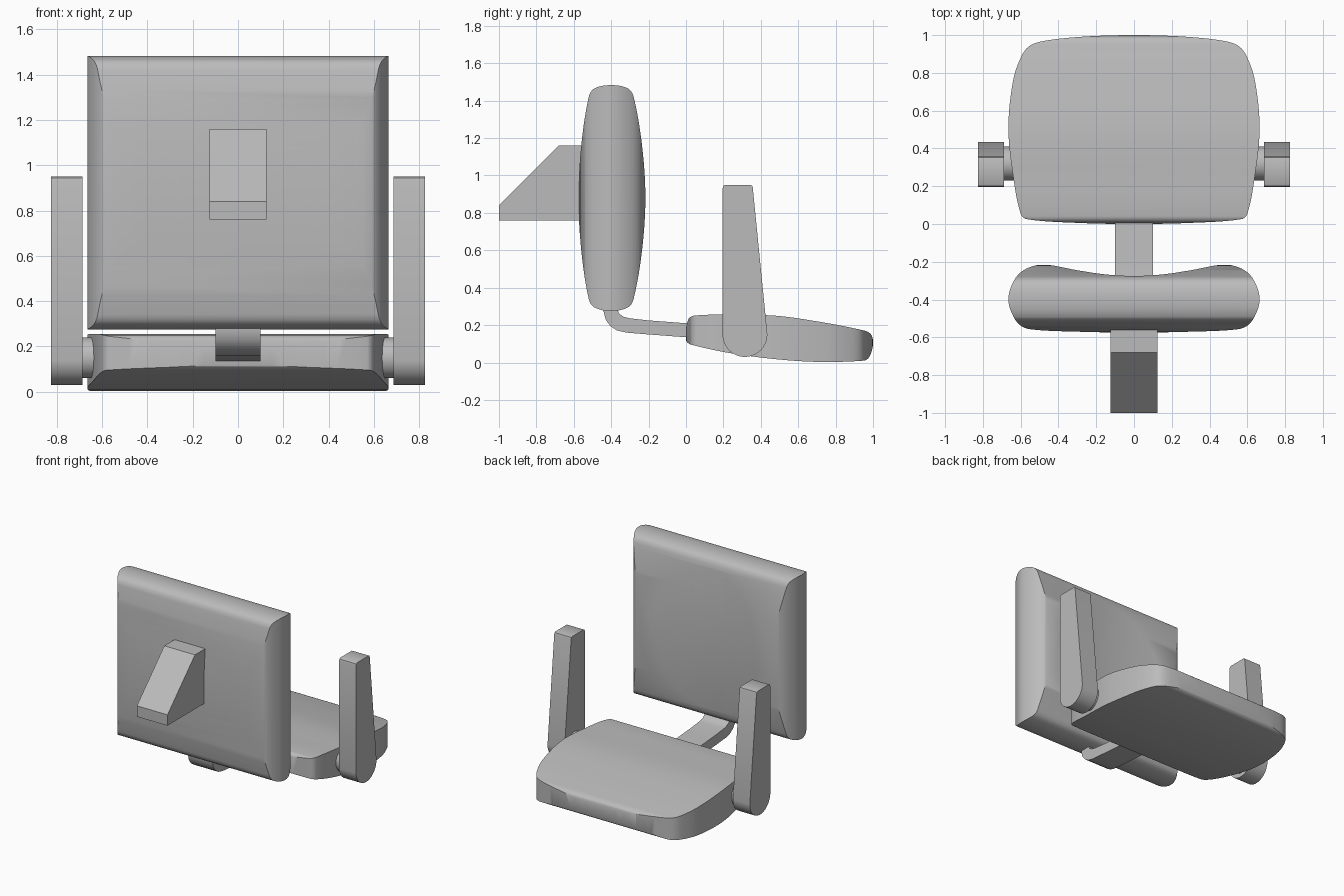
import bpy, bmesh
from mathutils import Vector, Matrix
from math import radians, sin, cos, pi

if "Cube" in bpy.data.objects:
    bpy.data.objects.remove(bpy.data.objects["Cube"])

grey = bpy.data.materials.new("plain grey")
grey.use_nodes = True
grey.diffuse_color = (0.5, 0.5, 0.5, 1)
grey.node_tree.nodes["Principled BSDF"].inputs["Base Color"].default_value = (0.5, 0.5, 0.5, 1)


def spline(points, steps=6):
    """Closed smooth outline through the points."""
    out, n = [], len(points)
    for i in range(n):
        a, b, c, d = (Vector(points[(i + k) % n]) for k in (-1, 0, 1, 2))
        # tangents limited by the chord so uneven spacing does not overshoot
        chord = (c - b).length
        m1 = (c - a).normalized() * chord
        m2 = (d - b).normalized() * chord
        for s in range(steps):
            t = s / steps
            out.append(b * (2*t**3 - 3*t**2 + 1) + m1 * (t**3 - 2*t**2 + t)
                       + c * (3*t**2 - 2*t**3) + m2 * (t**3 - t**2))
    return out


def prism(name, outline, low, high, axis):
    """Extrude an outline: (y, z) along x, or (x, y) along z."""
    bm = bmesh.new()
    place = (lambda p, h: (h, p[0], p[1])) if axis == "x" else (lambda p, h: (p[0], p[1], h))
    ends = [[bm.verts.new(place(p, h)) for p in outline] for h in (low, high)]
    bm.faces.new(ends[0])
    bm.faces.new(ends[1])
    n = len(outline)
    for i in range(n):
        j = (i + 1) % n
        bm.faces.new((ends[0][i], ends[0][j], ends[1][j], ends[1][i]))
    bmesh.ops.recalc_face_normals(bm, faces=bm.faces)
    mesh = bpy.data.meshes.new(name)
    bm.to_mesh(mesh)
    bm.free()
    mesh.materials.append(grey)
    obj = bpy.data.objects.new(name, mesh)
    bpy.context.collection.objects.link(obj)
    return obj


def smooth(obj, angle=32):
    bpy.ops.object.select_all(action="DESELECT")
    obj.select_set(True)
    bpy.context.view_layer.objects.active = obj
    bpy.ops.object.shade_smooth_by_angle(angle=radians(angle))


def cushion(name, side, half_plan, height):
    """Pad shaped by a side outline and a symmetric plan outline."""
    plan = half_plan + [(-x, y) for x, y in reversed(half_plan) if x > 0]
    obj = prism(name, spline(side), -0.8, 0.8, "x")
    cutter = prism(name + "_cutter", spline(plan), -0.3, height, "z")
    mod = obj.modifiers.new("plan", "BOOLEAN")
    mod.operation, mod.object, mod.solver = "INTERSECT", cutter, "EXACT"
    bpy.context.view_layer.objects.active = obj
    bpy.ops.object.modifier_apply(modifier=mod.name)
    bpy.data.objects.remove(cutter)
    smooth(obj)


# Seat cushion
cushion("seat",
        [(0, 0.12), (0.03, 0.095), (0.3, 0.04), (0.65, 0.005), (0.95, 0.01),
         (0.98, 0.03), (1, 0.1), (0.985, 0.155), (0.92, 0.178), (0.7, 0.22),
         (0.48, 0.25), (0.25, 0.255), (0.04, 0.25), (0.01, 0.225)],
        [(0, 0), (0.3, 0.006), (0.57, 0.026), (0.6, 0.055), (0.635, 0.22),
         (0.665, 0.5), (0.64, 0.76), (0.595, 0.89), (0.55, 0.945),
         (0.46, 0.972), (0.25, 0.993), (0, 1)], 0.6)

# Backrest cushion, hollowed across its width
cushion("backrest",
        [(-0.4, 0.275), (-0.49, 0.295), (-0.52, 0.34), (-0.56, 0.6), (-0.575, 0.88),
         (-0.56, 1.16), (-0.52, 1.42), (-0.49, 1.465), (-0.4, 1.483),
         (-0.31, 1.465), (-0.28, 1.42), (-0.235, 1.16), (-0.217, 0.88),
         (-0.235, 0.6), (-0.28, 0.34), (-0.31, 0.295)],
        [(0, -0.575), (0.3, -0.57), (0.55, -0.557), (0.61, -0.53), (0.65, -0.465),
         (0.665, -0.4), (0.65, -0.33), (0.61, -0.265), (0.55, -0.228),
         (0.47, -0.215), (0.3, -0.245), (0.15, -0.267), (0, -0.275)], 1.8)

# Bent strap joining seat and backrest
strap = prism("back_strap",
              [(-0.44, 0.34), (-0.44, 0.27), (-0.43, 0.23), (-0.405, 0.195),
               (-0.37, 0.172), (-0.32, 0.16), (-0.2, 0.15), (0, 0.135), (0.06, 0.13),
               (0.06, 0.205), (0, 0.21), (-0.2, 0.225), (-0.3, 0.236),
               (-0.335, 0.245), (-0.358, 0.262), (-0.367, 0.285), (-0.367, 0.34)],
              -0.1, 0.1, "x")
smooth(strap)

# Wedge bracket behind the backrest
prism("rear_bracket",
      [(-0.5, 1.16), (-0.68, 1.16), (-1, 0.84), (-1, 0.76), (-0.5, 0.76)],
      -0.125, 0.125, "x")

# Upright arms with round lower ends, and their pivots
arm = [(0.315 + 0.12 * cos(a), 0.15 + 0.12 * sin(a))
       for a in (pi + 0.1 + i * (pi - 0.1) / 20 for i in range(21))]
arm += [(0.357, 0.935), (0.353, 0.946), (0.343, 0.95),
        (0.21, 0.95), (0.2, 0.944), (0.196, 0.93)]
pivot = [(0.32 + 0.09 * cos(i * pi / 16), 0.15 + 0.09 * sin(i * pi / 16)) for i in range(32)]
for side, s in (("left", 1), ("right", -1)):
    smooth(prism(side + "_arm", arm, *sorted((s * 0.687, s * 0.825)), "x"))
    smooth(prism(side + "_arm_pivot", pivot, *sorted((s * 0.58, s * 0.7)), "x"))
